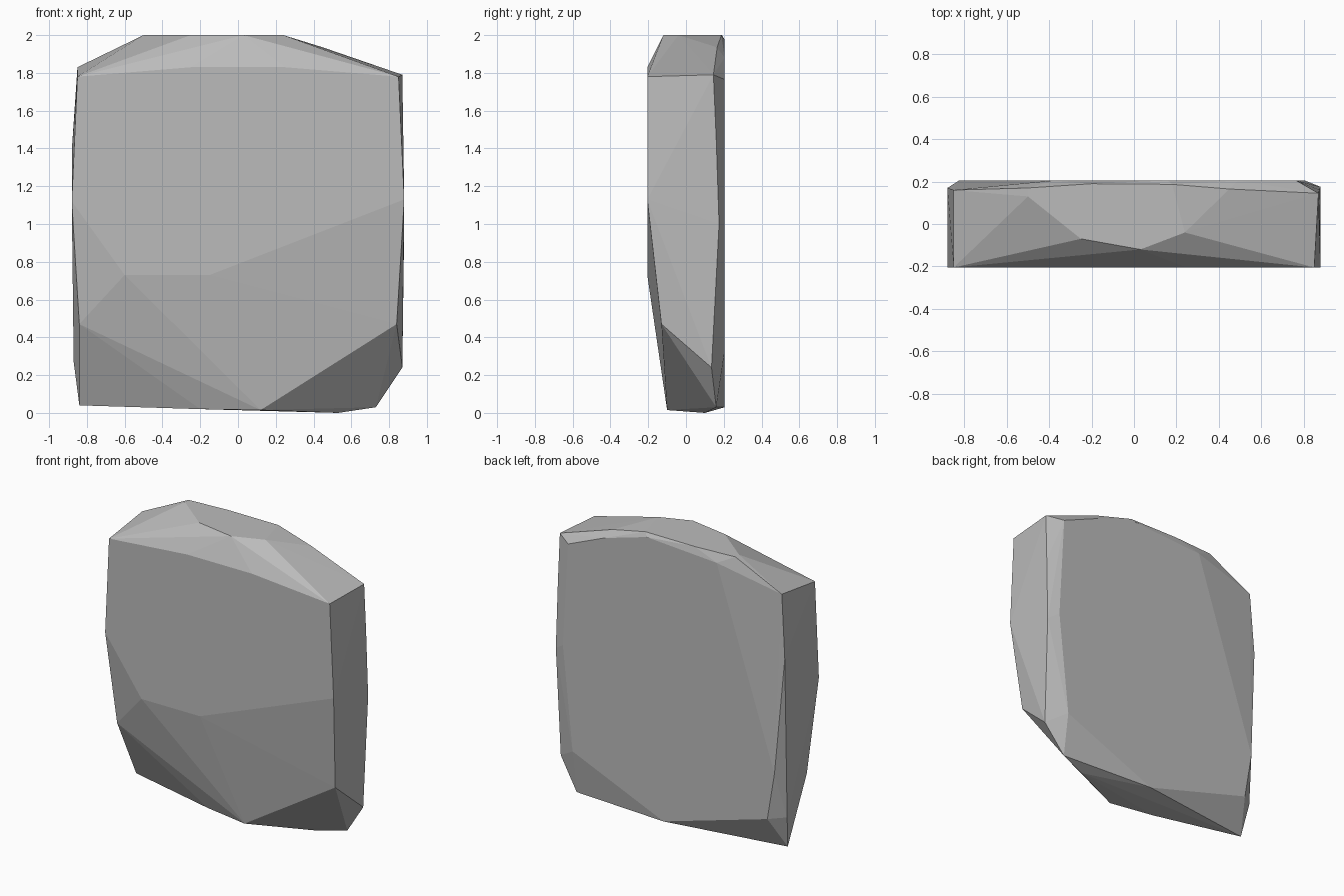
import bpy
import bmesh
import math

default_cube = bpy.data.objects.get("Cube")
if default_cube:
    bpy.data.objects.remove(default_cube, do_unlink=True)


def make_material(name, colour):
    material = bpy.data.materials.new(name)
    material.use_nodes = True
    material.diffuse_color = colour
    shader = next(n for n in material.node_tree.nodes if n.type == "BSDF_PRINCIPLED")
    shader.inputs["Base Color"].default_value = colour
    return material


def build_hull(name, points, material):
    """Wrap the corner points in a faceted convex skin."""
    bm = bmesh.new()
    for point in points:
        bm.verts.new(point)
    result = bmesh.ops.convex_hull(bm, input=list(bm.verts))
    loose = [g for g in result["geom_interior"] if isinstance(g, bmesh.types.BMVert)]
    bmesh.ops.delete(bm, geom=loose, context="VERTS")
    # merge triangles lying in one plane into whole facets
    bmesh.ops.dissolve_limit(bm, angle_limit=math.radians(0.5),
                             verts=list(bm.verts), edges=list(bm.edges))
    bmesh.ops.recalc_face_normals(bm, faces=list(bm.faces))
    mesh = bpy.data.meshes.new(name)
    bm.to_mesh(mesh)
    bm.free()
    mesh.materials.append(material)
    stone = bpy.data.objects.new(name, mesh)
    bpy.context.collection.objects.link(stone)
    return stone


half_depth = 0.205
height = 2

# flat front facet, outline as (x, z)
front_outline = [(-.85, 1.78), (-.25, 1.83), (.25, 1.83), (.85, 1.78),
                 (.88, 1.13), (-.15, .73), (-.6, .73), (-.88, 1.12)]

# flat back facet, outline as (x, z)
back_outline = [(.765, 1.765), (.49, 1.88), (.16, 1.975), (-.38, 1.94), (-.825, .59),
                (-.77, .26), (.03, .03), (.73, .33), (.805, 1.05)]

# level top facet, outline as (x, y)
crown_outline = [(-.5, .17), (-.5, .13), (-.25, -.07), (.03, -.12),
                 (.24, -.04), (.18, .187), (-.2, .19)]

# side corners on +x and -x, as (x, y, z)
left_corners = [(.45, .165, 1.935), (.87, .145, 1.79), (.875, .16, 1.45),
                (.88, .175, 1), (.87, .135, .24), (.84, -.13, .47)]
right_corners = [(-.85, .16, 1.83), (-.88, .17, 1.39), (-.87, .13, .27), (-.84, -.13, .47)]

# underside corners, as (x, y, z)
base_corners = [(-.84, .08, .04), (-.2, -.05, .02), (.12, -.1, .015),
                (.53, .1, 0), (.73, .16, .03)]

corners = [(x, -half_depth, z) for x, z in front_outline]
corners += [(x, half_depth, z) for x, z in back_outline]
corners += [(x, y, height) for x, y in crown_outline]
corners += left_corners + right_corners + base_corners

stone_grey = make_material("stone grey", (0.5, 0.5, 0.5, 1))
build_hull("stone_slab", corners, stone_grey)
